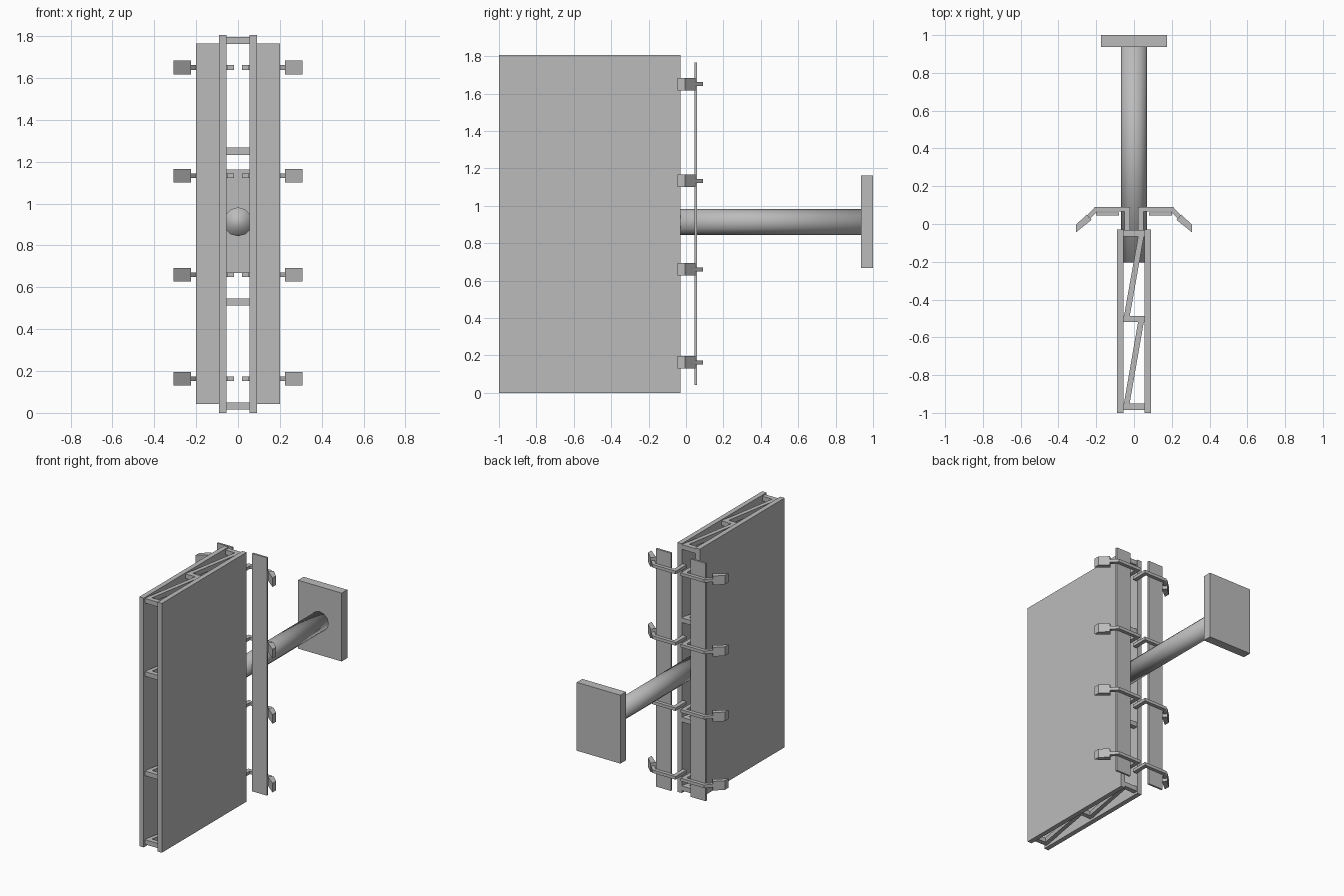
import bpy
import bmesh
import math
from mathutils import Vector

cube = bpy.data.objects.get("Cube")
if cube:
    bpy.data.objects.remove(cube, do_unlink=True)

grey = bpy.data.materials.new("plain grey")
grey.use_nodes = True
colour = (0.5, 0.5, 0.5, 1)
grey.diffuse_color = colour
grey.node_tree.nodes["Principled BSDF"].inputs["Base Color"].default_value = colour


def finish(name, bm):
    bmesh.ops.recalc_face_normals(bm, faces=bm.faces)
    mesh = bpy.data.meshes.new(name)
    bm.to_mesh(mesh)
    bm.free()
    mesh.materials.append(grey)
    obj = bpy.data.objects.new(name, mesh)
    bpy.context.collection.objects.link(obj)
    return obj


def prism(name, outline, z0, z1):
    """Extrude a plan outline from z0 up to z1."""
    bm = bmesh.new()
    face = bm.faces.new([bm.verts.new((x, y, z0)) for x, y in outline])
    top = bmesh.ops.extrude_face_region(bm, geom=[face])["geom"]
    bmesh.ops.translate(bm, vec=(0, 0, z1 - z0),
                        verts=[v for v in top if isinstance(v, bmesh.types.BMVert)])
    return finish(name, bm)


def box(name, x0, x1, y0, y1, z0, z1):
    return prism(name, [(x0, y0), (x1, y0), (x1, y1), (x0, y1)], z0, z1)


def strut(name, start, end, width, z0, z1):
    """Straight bar between two plan points."""
    a, b = Vector(start), Vector(end)
    d = (b - a).normalized() * width / 2
    n = Vector((-d.y, d.x))
    return prism(name, [a + n, a - n, b - n, b + n], z0, z1)


# Two display panels and the thin strips behind them
for side, s in (("left", 1), ("right", -1)):
    box(f"{side}_panel", s * 0.055, s * 0.09, -1, -0.03, 0, 1.805)
    box(f"{side}_strip", s * 0.08, s * 0.2, 0.046, 0.06, 0.043, 1.765)

# Zigzag trusses joining the panels
for level, z in enumerate((0.033, 0.53, 1.25, 1.78)):
    low, high = z - 0.017, z + 0.017
    for y in (-0.968, -0.503, -0.05):
        box(f"cross_bar_{level}", -0.056, 0.056, y - 0.017, y + 0.017, low, high)
    for front, back in ((-0.96, -0.5), (-0.5, -0.05)):
        strut(f"diagonal_brace_{level}", (-0.04, front), (0.04, back), 0.03, low, high)

# Lamps on bent arms along both sides
arm_outline = [(0.02, -0.035), (0.05, -0.035), (0.05, 0.065), (0.197, 0.065),
               (0.232, 0.027), (0.25, 0.043), (0.207, 0.09), (0.02, 0.09)]
lamp_outline = [(0.225, 0.022), (0.25, 0.05), (0.308, -0.005), (0.308, -0.045)]
for level, z in enumerate((0.163, 0.66, 1.133, 1.65)):
    for side, s in (("left", 1), ("right", -1)):
        prism(f"{side}_lamp_arm_{level}", [(s * x, y) for x, y in arm_outline],
              z - 0.011, z + 0.011)
        prism(f"{side}_lamp_{level}", [(s * x, y) for x, y in lamp_outline],
              z - 0.033, z + 0.033)

# Mounting pole and wall plate
bpy.ops.mesh.primitive_cylinder_add(vertices=12, radius=0.069, depth=1.15,
                                    location=(0, 0.37, 0.913),
                                    rotation=(math.pi / 2, 0, 0))
pole = bpy.context.object
pole.name = "mounting_pole"
pole.data.materials.append(grey)
bpy.ops.object.shade_smooth()
box("wall_plate", -0.175, 0.175, 0.936, 1, 0.668, 1.163)
